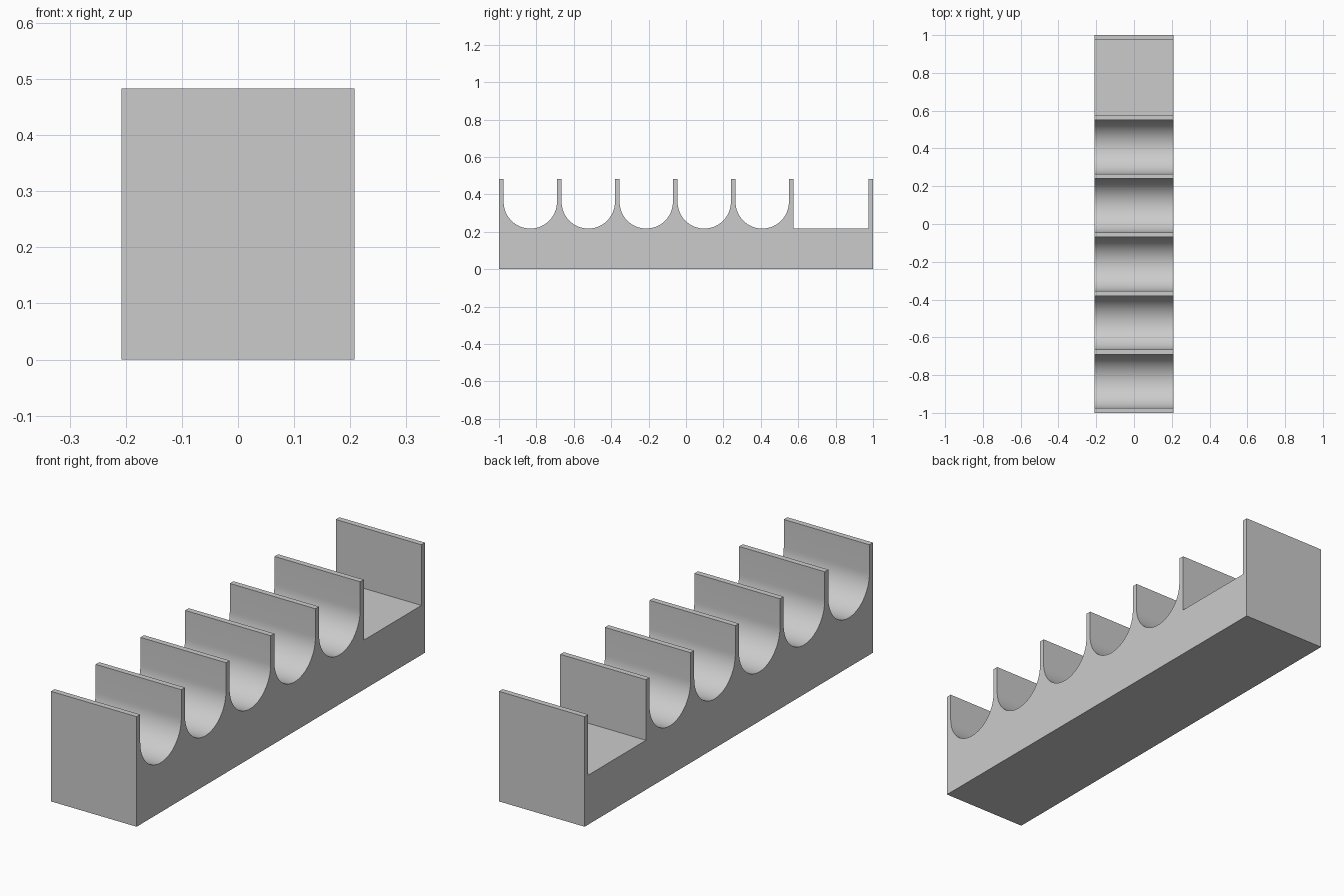
import bpy
import bmesh
from math import pi, cos, sin

cube = bpy.data.objects.get("Cube")
if cube:
    bpy.data.objects.remove(cube, do_unlink=True)

HALF_W, HALF_L = 0.208, 1.0
TOP, FLOOR = 0.483, 0.217
WALL, SLOT, SLOTS = 0.025, 0.285, 5
RADIUS = SLOT / 2
SEGMENTS = 32

# Grey plastic
grey = bpy.data.materials.new("grey_plastic")
grey.use_nodes = True
color = (0.6, 0.6, 0.6, 1)
grey.diffuse_color = color
grey.node_tree.nodes["Principled BSDF"].inputs["Base Color"].default_value = color

# Side profile: base, then round slots, then the square compartment
profile = [(HALF_L, 0), (-HALF_L, 0), (-HALF_L, TOP)]
y = -HALF_L + WALL
for _ in range(SLOTS):
    profile.append((y, TOP))
    for i in range(SEGMENTS + 1):
        a = pi + pi * i / SEGMENTS
        profile.append((y + RADIUS + RADIUS * cos(a), FLOOR + RADIUS + RADIUS * sin(a)))
    profile.append((y + SLOT, TOP))
    y += SLOT + WALL
inner = HALF_L - WALL
profile += [(y, TOP), (y, FLOOR), (inner, FLOOR), (inner, TOP), (HALF_L, TOP)]

# Extrude the profile across the width
bm = bmesh.new()
side = bm.faces.new([bm.verts.new((-HALF_W, py, pz)) for py, pz in profile])
extruded = bmesh.ops.extrude_face_region(bm, geom=[side])["geom"]
moved = [v for v in extruded if isinstance(v, bmesh.types.BMVert)]
bmesh.ops.translate(bm, verts=moved, vec=(2 * HALF_W, 0, 0))
bmesh.ops.recalc_face_normals(bm, faces=bm.faces)

mesh = bpy.data.meshes.new("slotted_holder")
bm.to_mesh(mesh)
bm.free()
mesh.materials.append(grey)
holder = bpy.data.objects.new("slotted_holder", mesh)
bpy.context.collection.objects.link(holder)

# Smooth curved slots, sharp corners
bpy.ops.object.select_all(action="DESELECT")
holder.select_set(True)
bpy.context.view_layer.objects.active = holder
bpy.ops.object.shade_smooth_by_angle(angle=pi / 6)
